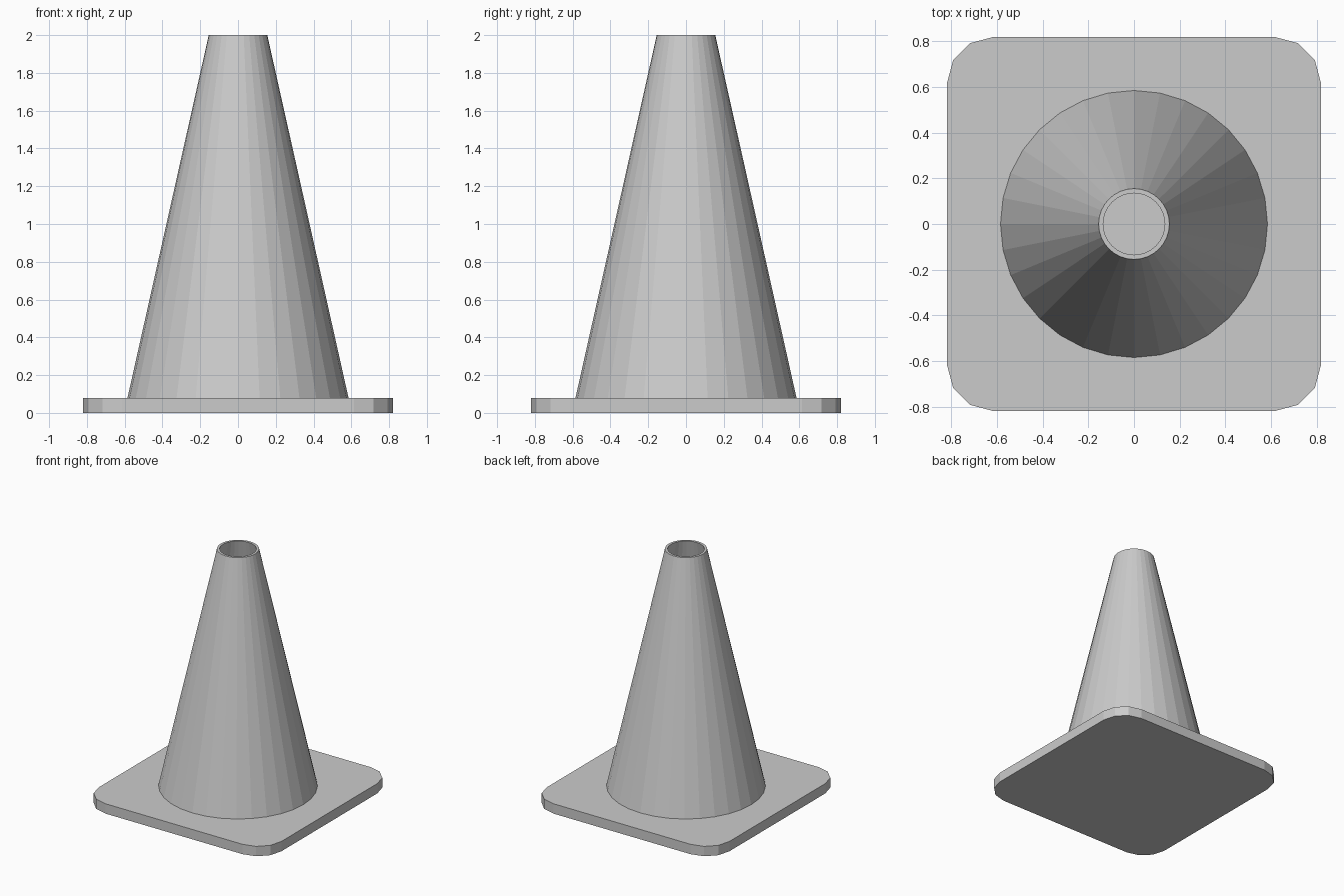
import bpy, bmesh
from math import sin, cos, pi

if "Cube" in bpy.data.objects:
    bpy.data.objects.remove(bpy.data.objects["Cube"])

SIDES = 32
BASE_H = 0.08


def make_object(name, bm):
    bmesh.ops.recalc_face_normals(bm, faces=bm.faces)
    mesh = bpy.data.meshes.new(name)
    bm.to_mesh(mesh)
    bm.free()
    obj = bpy.data.objects.new(name, mesh)
    bpy.context.collection.objects.link(obj)
    return obj


# Square base plate with rounded corners
def base_plate(half=0.82, radius=0.205, steps=3):
    bm = bmesh.new()
    c = half - radius
    verts = []
    for corner, (sx, sy) in enumerate([(1, 1), (-1, 1), (-1, -1), (1, -1)]):
        for i in range(steps + 1):
            a = (corner + i / steps) * pi / 2
            verts.append(bm.verts.new((sx * c + radius * cos(a),
                                       sy * c + radius * sin(a), 0)))
    face = bm.faces.new(verts)
    top = bmesh.ops.extrude_face_region(bm, geom=[face], use_keep_orig=True)
    moved = [g for g in top["geom"] if isinstance(g, bmesh.types.BMVert)]
    bmesh.ops.translate(bm, verts=moved, vec=(0, 0, BASE_H))
    return make_object("base_plate", bm)


# Hollow tapered cone: a closed wall profile (radius, height) swept around z
def cone_shell():
    profile = [(0.585, BASE_H), (0.155, 2.0), (0.135, 2.0), (0.565, BASE_H)]
    bm = bmesh.new()
    rings = [[bm.verts.new((r * cos(2 * pi * i / SIDES),
                            r * sin(2 * pi * i / SIDES), z))
              for i in range(SIDES)] for r, z in profile]
    for k in range(len(rings)):
        lo, hi = rings[k], rings[(k + 1) % len(rings)]
        for i in range(SIDES):
            j = (i + 1) % SIDES
            bm.faces.new((lo[i], lo[j], hi[j], hi[i]))
    return make_object("cone_shell", bm)


base_plate()
cone_shell()
